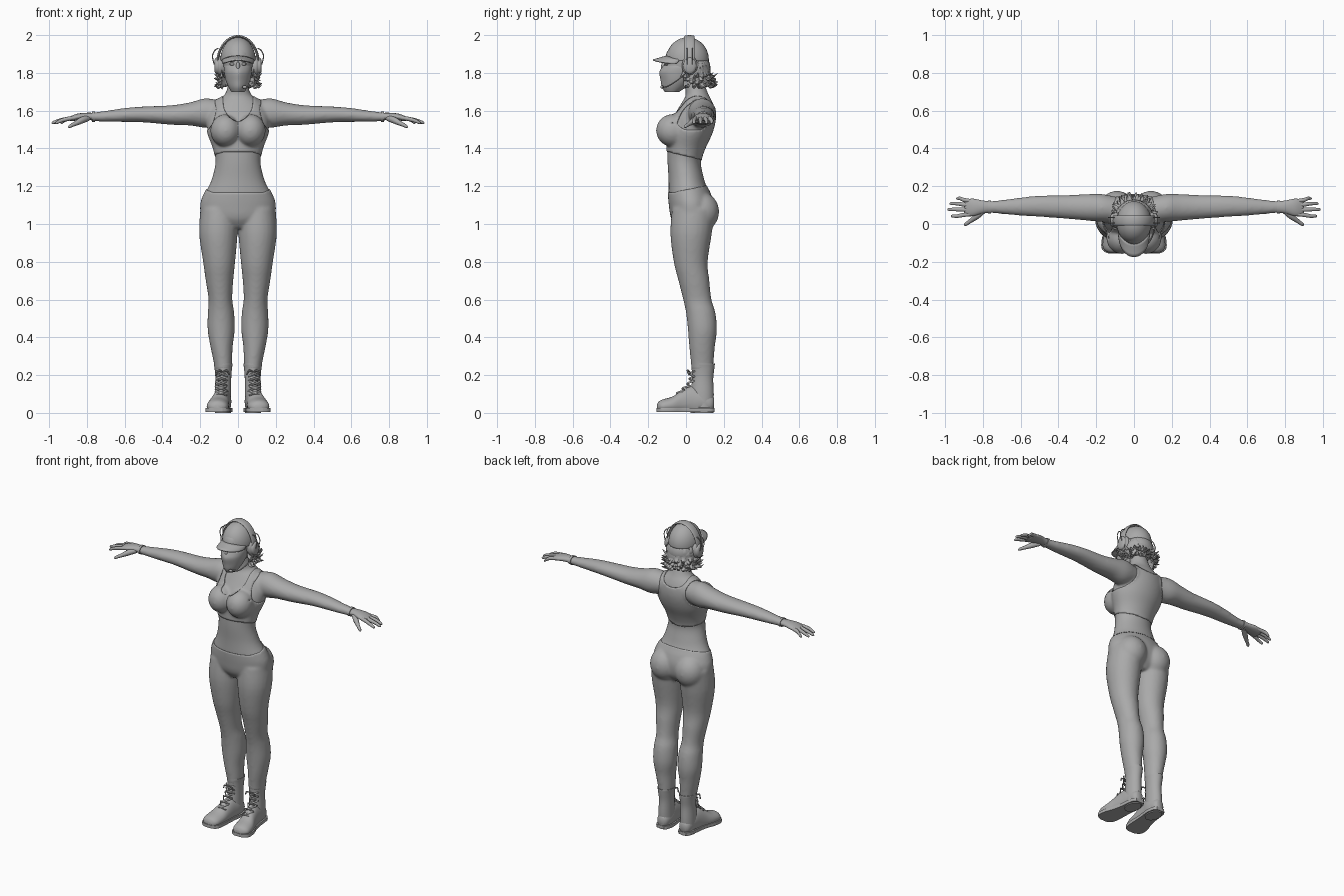
import bpy, bmesh, math, random
from mathutils import Vector, Matrix

random.seed(4)
X, Y, Z = Vector((1, 0, 0)), Vector((0, 1, 0)), Vector((0, 0, 1))
grey = bpy.data.materials.new("plain_grey")
grey.diffuse_color = (0.4, 0.4, 0.4, 1)


def finish(name, bm, angle=50):
    bmesh.ops.recalc_face_normals(bm, faces=bm.faces[:])
    me = bpy.data.meshes.new(name)
    bm.to_mesh(me)
    bm.free()
    ob = bpy.data.objects.new(name, me)
    bpy.context.collection.objects.link(ob)
    me.materials.append(grey)
    bpy.ops.object.select_all(action='DESELECT')
    ob.select_set(True)
    bpy.context.view_layer.objects.active = ob
    bpy.ops.object.shade_smooth_by_angle(angle=math.radians(angle))
    return ob


def spline(rows, sub):
    """Catmull-Rom resampling of tuples."""
    out = []
    for i in range(len(rows) - 1):
        p = [rows[max(0, min(len(rows) - 1, i + k))] for k in (-1, 0, 1, 2)]
        for s in range(sub):
            t = s / sub
            out.append([0.5 * (2 * b + (c - a) * t + (2 * a - 5 * b + 4 * c - d) * t * t
                               + (3 * b - a - 3 * c + d) * t ** 3) for a, b, c, d in zip(*p)])
    return out + [list(rows[-1])]


def loft(bm, rows, axis=None, ref=Y, n=24, sub=4, s=1, clamp=None):
    """Skin ellipses (x, y, z, ra, rb); rb runs along ref, s mirrors x."""
    rows = spline(rows, sub)
    rings = []
    for i, (x, y, z, ra, rb) in enumerate(rows):
        t = axis or Vector(rows[min(i + 1, len(rows) - 1)][:3]) - Vector(rows[max(i - 1, 0)][:3])
        a = ref.cross(t).normalized()
        ring = []
        for k in range(n):
            w = 2 * math.pi * k / n
            p = Vector((x, y, z)) + a * ra * math.cos(w) + ref * rb * math.sin(w)
            if clamp:
                p.z = max(clamp[0], min(clamp[1], p.z))
            ring.append(bm.verts.new((p.x * s, p.y, p.z)))
        rings.append(ring)
    for r, q in zip(rings, rings[1:]):
        for k in range(n):
            bm.faces.new((r[k], r[(k + 1) % n], q[(k + 1) % n], q[k]))
    bm.faces.new(rings[0][::-1])
    bm.faces.new(rings[-1])


def ball(bm, c, r, seg=24):
    m = Matrix.Translation(c) @ Matrix.Diagonal((*r, 1))
    bmesh.ops.create_uvsphere(bm, u_segments=seg, v_segments=seg // 2, radius=1, matrix=m)


# Body: torso, arms and legs fused into one smooth skin
bm = bmesh.new()
torso = [(.98, .03, .07, .07), (1.03, .03, .18, .105), (1.1, .028, .197, .115),
         (1.16, .018, .178, .11), (1.2, .008, .155, .1), (1.25, 0, .135, .093),
         (1.33, -.01, .119, .088), (1.4, 0, .128, .098), (1.48, .02, .158, .115),
         (1.55, .038, .165, .115), (1.61, .055, .15, .097), (1.65, .06, .115, .078),
         (1.68, .06, .075, .062), (1.72, .05, .057, .056), (1.78, .035, .052, .05)]
loft(bm, [(0, cy, z, a, b) for z, cy, a, b in torso], Z, n=40)
leg = [(1.08, .1, .04, .095, .11), (.95, .104, .027, .098, .106), (.8, .1, .025, .081, .086),
       (.7, .098, .042, .069, .078), (.6, .093, .06, .059, .071), (.53, .09, .078, .066, .074),
       (.44, .089, .087, .068, .073), (.35, .087, .085, .055, .064), (.25, .079, .086, .043, .055),
       (.15, .079, .086, .036, .045)]
arm = [(.08, .075, 1.59, .06, .065), (.17, .085, 1.588, .078, .074), (.25, .088, 1.583, .062, .07),
       (.35, .09, 1.577, .052, .063), (.5, .094, 1.58, .042, .056), (.6, .092, 1.577, .037, .048),
       (.7, .09, 1.57, .029, .037), (.78, .09, 1.567, .022, .03)]
for s in (1, -1):
    loft(bm, [(cx, cy, z, a, b) for z, cx, cy, a, b in leg], Z, s=s)
    loft(bm, arm, X, s=s)
    ball(bm, (.066 * s, -.07, 1.495), (.076, .084, .082))
    ball(bm, (.09 * s, .08, 1.065), (.092, .092, .1))
raw = finish("body_raw", bm)
mod = raw.modifiers.new("fuse", 'REMESH')
mod.mode, mod.voxel_size = 'VOXEL', .009
mod = raw.modifiers.new("relax", 'SMOOTH')
mod.factor, mod.iterations = .5, 8
skin = bpy.data.meshes.new_from_object(raw.evaluated_get(bpy.context.evaluated_depsgraph_get()))
bpy.data.objects.remove(raw)
bm = bmesh.new()
bm.from_mesh(skin)
finish("body", bm, 80)


# Garments: copies of the skin, pushed outward and trimmed by a rule
def garment(name, rule, push):
    bm = bmesh.new()
    bm.from_mesh(skin)
    bm.normal_update()
    bad = [f for f in bm.faces if not rule(*f.calc_center_median())]
    for v in bm.verts:
        v.co += v.normal * push
    bmesh.ops.delete(bm, geom=bad, context='FACES')
    for _ in range(12):
        new = {}
        for v in bm.verts:
            if v.is_boundary:
                near = [e.other_vert(v).co for e in v.link_edges if e.is_boundary]
                new[v] = v.co * .5 + sum(near, Vector()) / len(near) * .5
        for v, co in new.items():
            v.co = co
    ob = finish(name, bm, 80)
    mod = ob.modifiers.new("thickness", 'SOLIDIFY')
    mod.thickness, mod.offset = push, -1


def top_rule(x, y, z):
    x = abs(x)
    drop = .12 if y < .05 else .045
    neck = (x / .08) ** 2 + ((min(z, 1.66) - 1.66) / drop) ** 2 < 1
    hole = ((x - .205) / (.09 if y < .06 else .11)) ** 2 + ((z - 1.6) / .12) ** 2 < 1
    return 1.36 - .25 * y < z < 1.7 and x < .2 and not neck and not hole


garment("crop_top", top_rule, .005)
garment("leggings", lambda x, y, z: .23 < z < 1.18 + .2 * y and abs(x) < .3, .004)

# Boots
foot = [(.08, .148, .05, .022, .03), (.08, .13, .05, .037, .048), (.08, .08, .06, .045, .07),
        (.086, .03, .055, .045, .085), (.094, -.02, .045, .049, .075), (.104, -.07, .04, .057, .047),
        (.109, -.12, .035, .056, .037), (.108, -.143, .033, .042, .028), (.107, -.154, .03, .02, .014)]
shaft = [(.08, .09, .03, .043, .055), (.08, .087, .1, .043, .06), (.078, .088, .18, .042, .056),
         (.078, .09, .235, .046, .06), (.078, .09, .262, .05, .062), (.078, .09, .255, .04, .05)]
for s, side in ((1, "left"), (-1, "right")):
    bm = bmesh.new()
    loft(bm, foot, Y, Z, s=s, clamp=(.02, 1))
    loft(bm, shaft, Z, s=s)
    finish(side + "_boot", bm)
    bm = bmesh.new()
    loft(bm, [(x, y * 1.02, .015, a * 1.08 + .003, .05) for x, y, z, a, b in foot], Y, Z, s=s, clamp=(.006, .026))
    loft(bm, [(.08, .085, .0, .042, .06), (.08, .085, .02, .045, .064)], Z, s=s)
    finish(side + "_boot_sole", bm, 30)
    # Crossed laces and bow up the front of the boot
    bm = bmesh.new()
    steps = [(-.06, .092), (-.03, .118), (.002, .143), (.02, .168), (.024, .193), (.024, .22)]
    for (y0, z0), (y1, z1) in zip(steps, steps[1:]):
        for d in (1, -1):
            c = .09 - .05 * max(y0, 0) * 5 * .8
            loft(bm, [(c - .032 * d, y0 + .02, z0, .005, .005), (c, (y0 + y1) / 2 - .004, (z0 + z1) / 2, .006, .005),
                      (c + .032 * d, y1 + .02, z1, .005, .005)], ref=Y, n=6, s=s)
    for d in (1, -1):
        loft(bm, [(.08, .022, .215, .004, .004), (.08 + .022 * d, .008, .225, .005, .005),
                  (.08 + .035 * d, .015, .2, .003, .004)], ref=Y, n=6, s=s)
    finish(side + "_laces", bm)

    # Hand with four fingers and a thumb
    bm = bmesh.new()
    loft(bm, [(.75, .09, 1.567, .021, .029), (.8, .09, 1.57, .019, .034), (.85, .088, 1.566, .018, .046),
              (.885, .086, 1.558, .013, .043), (.9, .085, 1.556, .005, .03)], X, s=s)
    for y0, y1, tip in ((.122, .135, .94), (.099, .108, .975), (.075, .077, .987), (.052, .042, .968)):
        loft(bm, [(.86, y0, 1.563, .01, .01), (.9, y0 * .6 + y1 * .4, 1.557, .0115, .0115),
                  ((.9 + tip) / 2, y1, 1.548, .0105, .01), (tip - .008, y1, 1.537, .008, .008),
                  (tip, y1, 1.534, .002, .003)], X, n=10, s=s)
    loft(bm, [(.79, .075, 1.562, .014, .016), (.83, .042, 1.548, .016, .018), (.865, .016, 1.53, .011, .012),
              (.89, -.002, 1.518, .009, .009), (.898, -.008, 1.513, .003, .003)], ref=Z, n=10, s=s)
    finish(side + "_hand", bm)
    bm = bmesh.new()
    loft(bm, [(.757, .09, 1.568, .028, .035), (.772, .09, 1.568, .027, .035)], X, s=s)
    finish(side + "_wristband", bm, 40)

# Head and eyes
bm = bmesh.new()
loft(bm, [(0, -.07, 1.703, .02, .025), (0, -.06, 1.72, .042, .05), (0, -.035, 1.76, .061, .077),
          (0, -.015, 1.81, .072, .098), (0, -.005, 1.86, .079, .108), (0, .005, 1.92, .075, .1),
          (0, .01, 1.96, .04, .05)], Z, n=32)
for s in (1, -1):
    ball(bm, (.03 * s, -.1, 1.846), (.015, .014, .008), 12)
    ball(bm, (.032 * s, -.103, 1.862), (.022, .01, .005), 12)
ball(bm, (0, -.115, 1.83), (.011, .018, .03), 12)
finish("head", bm)

# Face mask with a raised nose ridge
bm = bmesh.new()
loft(bm, [(0, -.07, 1.7, .035, .035), (0, -.06, 1.725, .05, .06), (0, -.045, 1.76, .065, .081),
          (0, -.035, 1.8, .073, .098), (0, -.03, 1.825, .075, .093), (0, -.03, 1.838, .073, .085)], Z, n=32)
for v in bm.verts:
    v.co.y -= .008 * max(0, 1 - abs(v.co.x) / .035) if v.co.y < -.09 else 0
finish("face_mask", bm)

# Cap crown, brim and button
bm = bmesh.new()
ball(bm, (0, .008, 1.87), (.093, .113, .118), 36)
bmesh.ops.bisect_plane(bm, geom=bm.verts[:] + bm.edges[:] + bm.faces[:], plane_co=(0, 0, 1.862),
                       plane_no=(0, 0, 1), clear_inner=True)
ball(bm, (0, .008, 1.987), (.01, .01, .005), 12)
ob = finish("cap_crown", bm)
ob.modifiers.new("thickness", 'SOLIDIFY').thickness = .004
bm = bmesh.new()
grid = [[bm.verts.new((.085 * math.sin(a), -.025 - .075 * math.cos(a) - .075 * t * math.cos(a) ** .6,
                       1.893 - .022 * t - .022 * math.sin(a) ** 2)) for t in (0, .25, .5, .75, 1)]
        for a in [math.radians(-85 + 170 * i / 24) for i in range(25)]]
for r, q in zip(grid, grid[1:]):
    for k in range(4):
        bm.faces.new((r[k], r[k + 1], q[k + 1], q[k]))
finish("cap_brim", bm).modifiers.new("thickness", 'SOLIDIFY').thickness = .007

# Headphones: band, cups, wire yokes and microphone boom
bm = bmesh.new()
arc = [math.pi * i / 16 for i in range(17)]
loft(bm, [(.108 * math.cos(w), .018, 1.85 + .143 * math.sin(w), .007, .028) for w in arc], n=12, sub=2)
finish("headphone_band", bm)
bm = bmesh.new()
for s in (1, -1):
    loft(bm, [(.07, .02, 1.838, .044, .036), (.095, .02, 1.838, .052, .042), (.106, .02, 1.838, .044, .036),
              (.118, .02, 1.838, .042, .034), (.125, .02, 1.838, .03, .024)], X, s=s)
finish("ear_cups", bm)
bm = bmesh.new()
for s in (1, -1):
    for y in (.005, .035):
        loft(bm, [(.104, y, 1.93, .003, .003), (.122, y, 1.92, .003, .003), (.135, y, 1.89, .003, .003),
                  (.126, y, 1.845, .003, .003)], n=6, s=s)
loft(bm, [(.11, .01, 1.81, .004, .004), (.105, -.04, 1.765, .004, .004), (.08, -.095, 1.73, .004, .004),
          (.04, -.125, 1.725, .004, .004)], ref=Z, n=6)
ball(bm, (.035, -.127, 1.725), (.013, .009, .009), 12)
finish("headphone_wires", bm)

# Wavy bob: a base volume with flicked locks around the sides and back
bm = bmesh.new()
ball(bm, (0, .045, 1.825), (.09, .085, .085))
for i in range(84):
    w = math.radians(-28 + 236 * (i + random.random()) / 84)
    c, sn = math.cos(w), math.sin(w)
    z1, k, j = random.uniform(1.72, 1.79), random.uniform(.85, 1.05), random.uniform(-.02, .02)
    pts = [(.078, .07, z1 + .085), (.1, .088, z1 + .05), (.096, .095, z1 + .015),
           (.107 * k, .11 * k, z1), (.125 * k, .133 * k, z1 + random.uniform(-.008, .02))]
    wide = (.01, .014, .013, .01, .002)
    loft(bm, [(a * c + j * sn * q / 4, .035 + b * sn - j * c * q / 4, z, wide[q], wide[q] * .8)
              for q, (a, b, z) in enumerate(pts)], axis=Vector((c, sn, -.6)).normalized(), ref=Z, n=7, sub=3)
finish("hair", bm)
